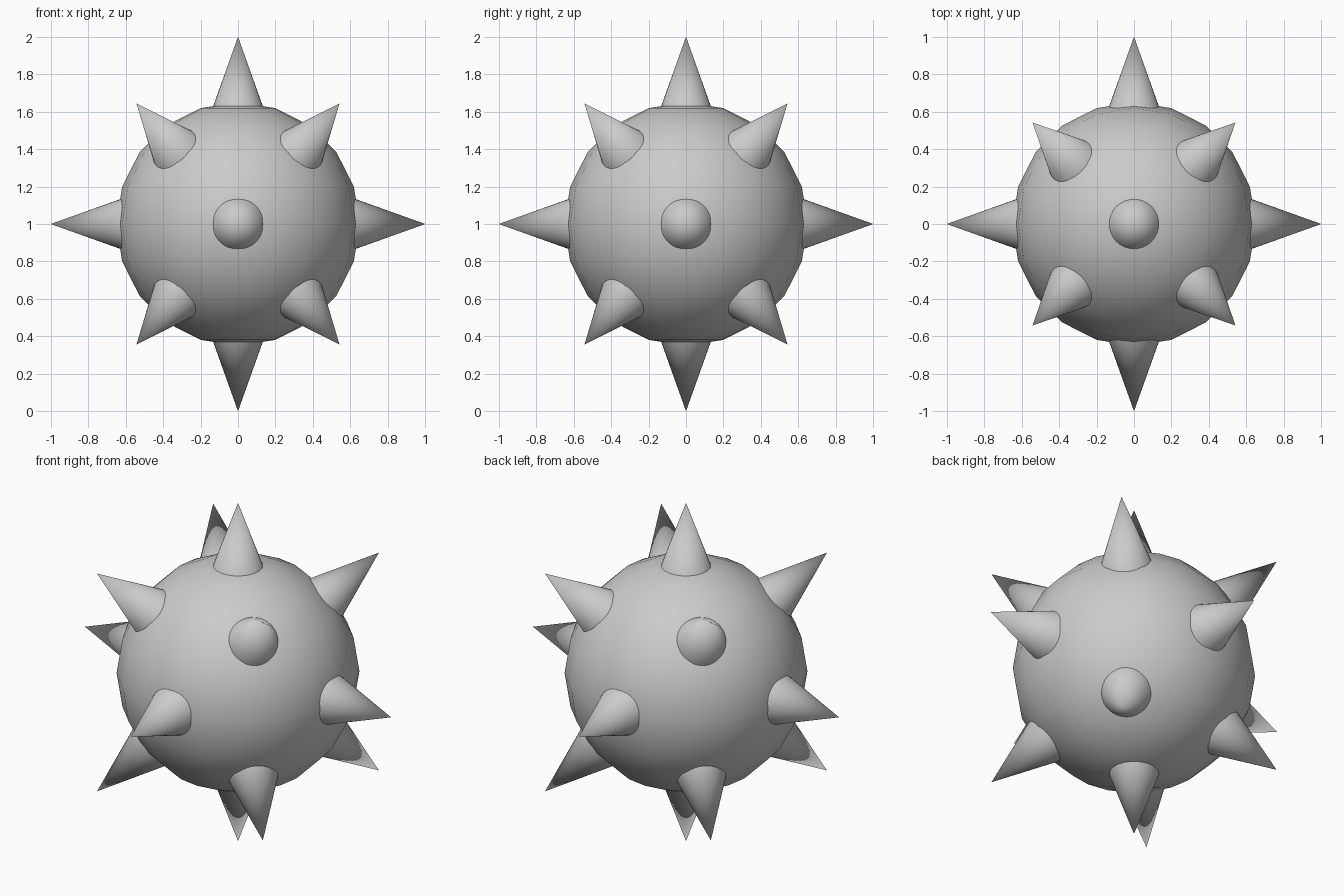
import bpy
from math import radians, cos, sin
from mathutils import Vector

if "Cube" in bpy.data.objects:
    bpy.data.objects.remove(bpy.data.objects["Cube"])

CENTRE = Vector((0, 0, 1))
TIP, ROOT, ROOT_RADIUS = 1.0, 0.56, 0.157


def smooth(obj):
    bpy.ops.object.shade_smooth_by_angle(angle=radians(50))
    return obj


def add_spike(name, direction):
    d = direction.normalized()
    bpy.ops.mesh.primitive_cone_add(
        vertices=32, radius1=ROOT_RADIUS, radius2=0, depth=TIP - ROOT,
        location=CENTRE + d * (TIP + ROOT) / 2,
        rotation=d.to_track_quat('Z', 'Y').to_euler())
    bpy.context.object.name = name
    return smooth(bpy.context.object)


# round core
bpy.ops.mesh.primitive_uv_sphere_add(segments=20, ring_count=10, radius=0.65, location=CENTRE)
bpy.context.object.name = "ball"
smooth(bpy.context.object)

# spikes at the poles
add_spike("top_spike", Vector((0, 0, 1)))
add_spike("bottom_spike", Vector((0, 0, -1)))

# ring of four around the middle, and rings of four tilted 40 degrees up and down
for ring, tilt, turn in (("middle", 0, 0), ("upper", 40, 45), ("lower", -40, 45)):
    for i in range(4):
        a, e = radians(turn + 90 * i), radians(tilt)
        add_spike(f"{ring}_spike_{i + 1}", Vector((cos(e) * cos(a), cos(e) * sin(a), sin(e))))
